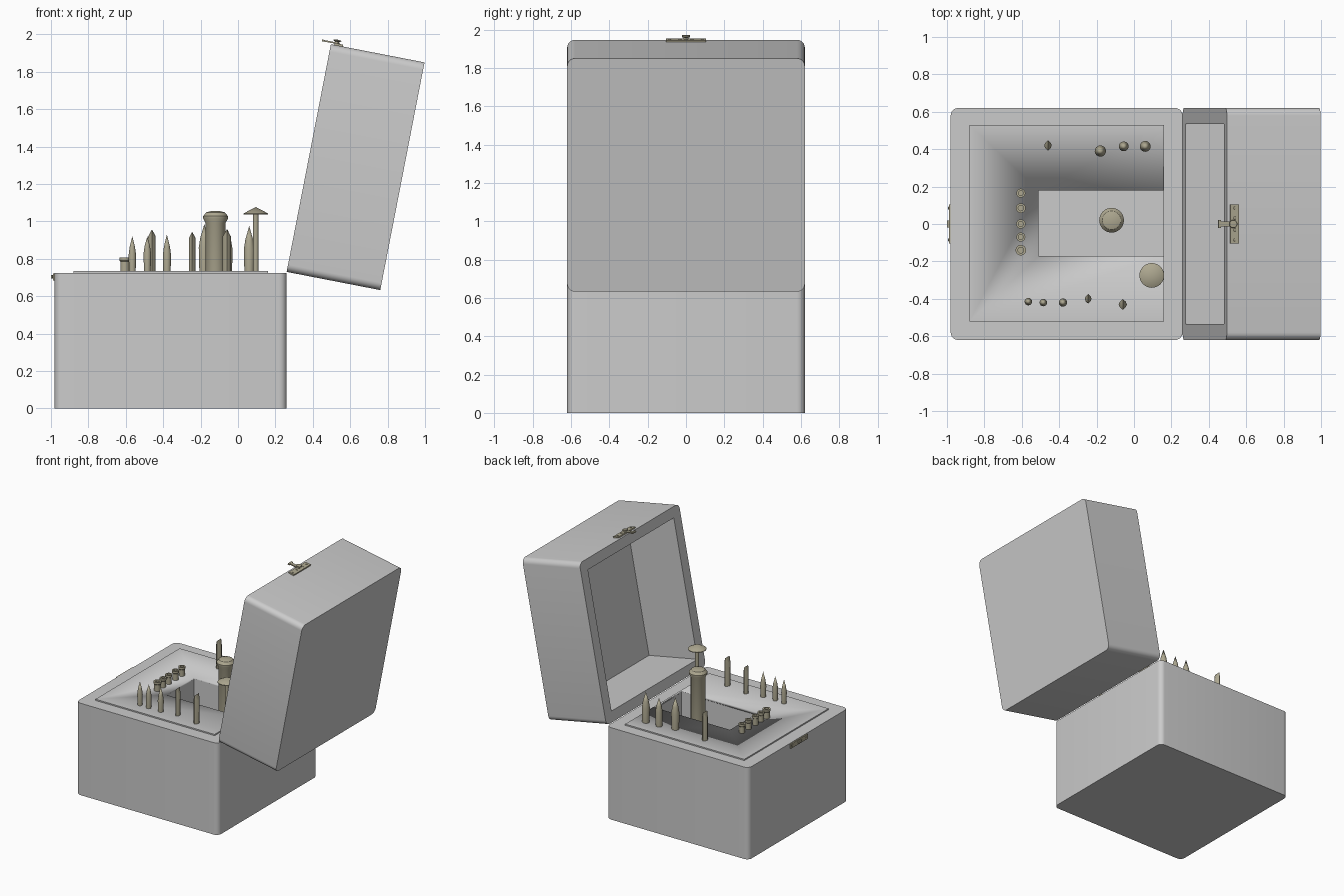
import bpy, bmesh, math
from mathutils import Matrix, Vector

if "Cube" in bpy.data.objects:
    bpy.data.objects.remove(bpy.data.objects["Cube"])


def material(name, rgb):
    m = bpy.data.materials.new(name)
    m.diffuse_color = (*rgb, 1)
    m.use_nodes = True
    m.node_tree.nodes["Principled BSDF"].inputs["Base Color"].default_value = m.diffuse_color
    return m


GREY = material("case grey", (0.6, 0.6, 0.6))
OLIVE = material("dull brass", (0.42, 0.39, 0.28))


def finish(name, bm, mat, matrix=None):
    bmesh.ops.recalc_face_normals(bm, faces=bm.faces)
    me = bpy.data.meshes.new(name)
    bm.to_mesh(me)
    bm.free()
    me.materials.append(mat)
    ob = bpy.data.objects.new(name, me)
    bpy.context.collection.objects.link(ob)
    if matrix:
        ob.matrix_world = matrix
    bpy.ops.object.select_all(action='DESELECT')
    ob.select_set(True)
    bpy.context.view_layer.objects.active = ob
    bpy.ops.object.shade_smooth_by_angle(angle=math.radians(32))
    return ob


def box(name, lo, hi, mat, matrix=None, radius=0):
    """Box between two corners, optionally with rounded vertical edges."""
    bm = bmesh.new()
    bmesh.ops.create_cube(bm, size=1)
    for v in bm.verts:
        v.co = Vector([(a + b) / 2 + c * (b - a) for a, b, c in zip(lo, hi, v.co)])
    if radius:
        edges = [e for e in bm.edges
                 if abs(e.verts[0].co.z - e.verts[1].co.z) > 0.001]
        bmesh.ops.bevel(bm, geom=edges, offset=radius, segments=6,
                        profile=0.5, affect='EDGES')
    return finish(name, bm, mat, matrix)


def lathe(name, x, y, profile, mat=OLIVE, steps=24, matrix=None):
    """Turned part from (radius, height) points."""
    bm = bmesh.new()
    vs = [bm.verts.new((r, 0, z)) for r, z in profile]
    es = [bm.edges.new(p) for p in zip(vs, vs[1:])]
    bmesh.ops.spin(bm, geom=vs + es, cent=(0, 0, 0), axis=(0, 0, 1),
                   angle=2 * math.pi, steps=steps)
    bmesh.ops.remove_doubles(bm, verts=bm.verts, dist=1e-4)
    return finish(name, bm, mat, (matrix or Matrix()) @ Matrix.Translation((x, y, 0)))


def chisel(name, x, y, a, b, shoulder, top):
    """Lens-section bar ending in a straight ridge."""
    bm = bmesh.new()
    for i in range(12):
        t = i * math.pi / 6
        px, py = a * math.cos(t) * abs(math.cos(t)), b * math.sin(t)
        for z in (0.72, shoulder):
            bm.verts.new((x + px, y + py, z))
    for s in (-1, 1):
        bm.verts.new((x, y + s * b, top))
    bmesh.ops.convex_hull(bm, input=bm.verts)
    return finish(name, bm, OLIVE)


def cut(ob, lo, hi, matrix=None):
    cutter = box("cutter", lo, hi, GREY, matrix)
    cutter.hide_render = True
    mod = ob.modifiers.new("cut", 'BOOLEAN')
    mod.operation, mod.solver, mod.object = 'DIFFERENCE', 'EXACT', cutter
    bpy.ops.object.select_all(action='DESELECT')
    ob.select_set(True)
    bpy.context.view_layer.objects.active = ob
    bpy.ops.object.modifier_apply(modifier=mod.name)
    bpy.data.objects.remove(cutter)


# Case body and raised panel, with the well cut through both
body = box("case_body", (-0.98, -0.62, 0), (0.26, 0.62, 0.725), GREY, radius=0.04)
panel = box("tool_panel", (-0.88, -0.52, 0.715), (0.16, 0.53, 0.735), GREY)
for ob in (body, panel):
    cut(ob, (-0.51, -0.17, 0.42), (0.157, 0.18, 0.9))

# Opened lid: built lying open side up, then swung about the hinge edge
SWING = Matrix.Translation((0.26, 0, 0.73)) @ Matrix.Rotation(math.radians(-79), 4, 'Y')
lid = box("lid", (0, -0.62, -0.51), (1.24, 0.62, 0), GREY, SWING, radius=0.04)
cut(lid, (0.08, -0.535, -0.43), (1.16, 0.535, 0.1), SWING)

# Lid clasp: plate, tongue, tongue end, rivets and knob
box("lid_clasp_plate", (1.235, -0.105, -0.065), (1.25, 0.105, -0.018), OLIVE, SWING)
box("lid_clasp_tongue", (1.247, -0.013, -0.03), (1.255, 0.013, 0.048), OLIVE, SWING)
box("lid_clasp_tongue_end", (1.246, -0.022, 0.035), (1.256, 0.022, 0.05), OLIVE, SWING)
OUT = Matrix.Rotation(math.radians(90), 4, 'Y')   # local z points along +x
for i, y in enumerate((-0.085, -0.032, 0.032, 0.085)):
    lathe(f"lid_rivet_{i + 1}", 0, 0, [(0.008, 0), (0.007, 0.004), (0, 0.006)],
          steps=12, matrix=SWING @ Matrix.Translation((1.249, y, -0.041)) @ OUT)
lathe("lid_clasp_knob", 0, 0, [(0.012, 0), (0.012, 0.01), (0.022, 0.016), (0.02, 0.02), (0, 0.022)],
      steps=16, matrix=SWING @ Matrix.Translation((1.249, 0, -0.03)) @ OUT)

# Body clasp: plate and catch
box("body_clasp_plate", (-0.99, -0.105, 0.685), (-0.975, 0.105, 0.722), OLIVE)
box("body_catch", (-1.0, -0.02, 0.695), (-0.985, 0.02, 0.712), OLIVE)
for i, y in enumerate((-0.085, 0.085)):
    lathe(f"body_rivet_{i + 1}", 0, 0, [(0.008, 0), (0.007, 0.004), (0, 0.006)], steps=12,
          matrix=Matrix.Translation((-0.989, y, 0.703)) @ Matrix.Rotation(math.radians(-90), 4, 'Y'))

# Pointed bits: x, y, radius, shoulder height, tip height
bits = [(-0.18, 0.39, 0.03, 0.86, 0.985), (-0.055, 0.415, 0.026, 0.85, 0.957),
        (0.06, 0.415, 0.029, 0.85, 0.975), (-0.565, -0.415, 0.02, 0.82, 0.92),
        (-0.485, -0.42, 0.02, 0.83, 0.92), (-0.38, -0.42, 0.022, 0.82, 0.93)]
for i, (x, y, r, s, t) in enumerate(bits):
    lathe(f"pointed_bit_{i + 1}", x, y,
          [(0, 0.72), (r * 0.88, 0.72), (r, s), (r * 0.72, s + (t - s) * 0.42), (0, t)])

# Chisel bits
chisel("chisel_bit_1", -0.46, 0.42, 0.02, 0.027, 0.92, 0.957)
chisel("chisel_bit_2", -0.245, -0.40, 0.018, 0.025, 0.91, 0.945)
chisel("chisel_bit_3", -0.06, -0.43, 0.022, 0.028, 0.92, 0.957)

# Row of small hollow sockets
for i, (y, r) in enumerate(((0.165, 0.024), (0.085, 0.026), (0.0, 0.025),
                            (-0.07, 0.024), (-0.14, 0.028))):
    lathe(f"socket_{i + 1}", -0.605, y,
          [(0, 0.72), (r * 0.85, 0.72), (r * 0.85, 0.785), (r, 0.79), (r, 0.807),
           (r * 0.55, 0.807), (r * 0.55, 0.765), (0, 0.765)])

# Wide-capped pin
lathe("capped_pin", 0.095, -0.275,
      [(0, 0.72), (0.014, 0.72), (0.014, 1.045), (0.066, 1.037), (0.066, 1.042), (0, 1.077)], steps=32)

# Large handle standing in the well
lathe("large_handle", -0.12, 0.02,
      [(0, 0.415), (0.053, 0.415), (0.053, 0.99), (0.066, 1.015), (0.066, 1.028),
       (0.05, 1.048), (0.03, 1.054), (0, 1.056)], steps=32)
